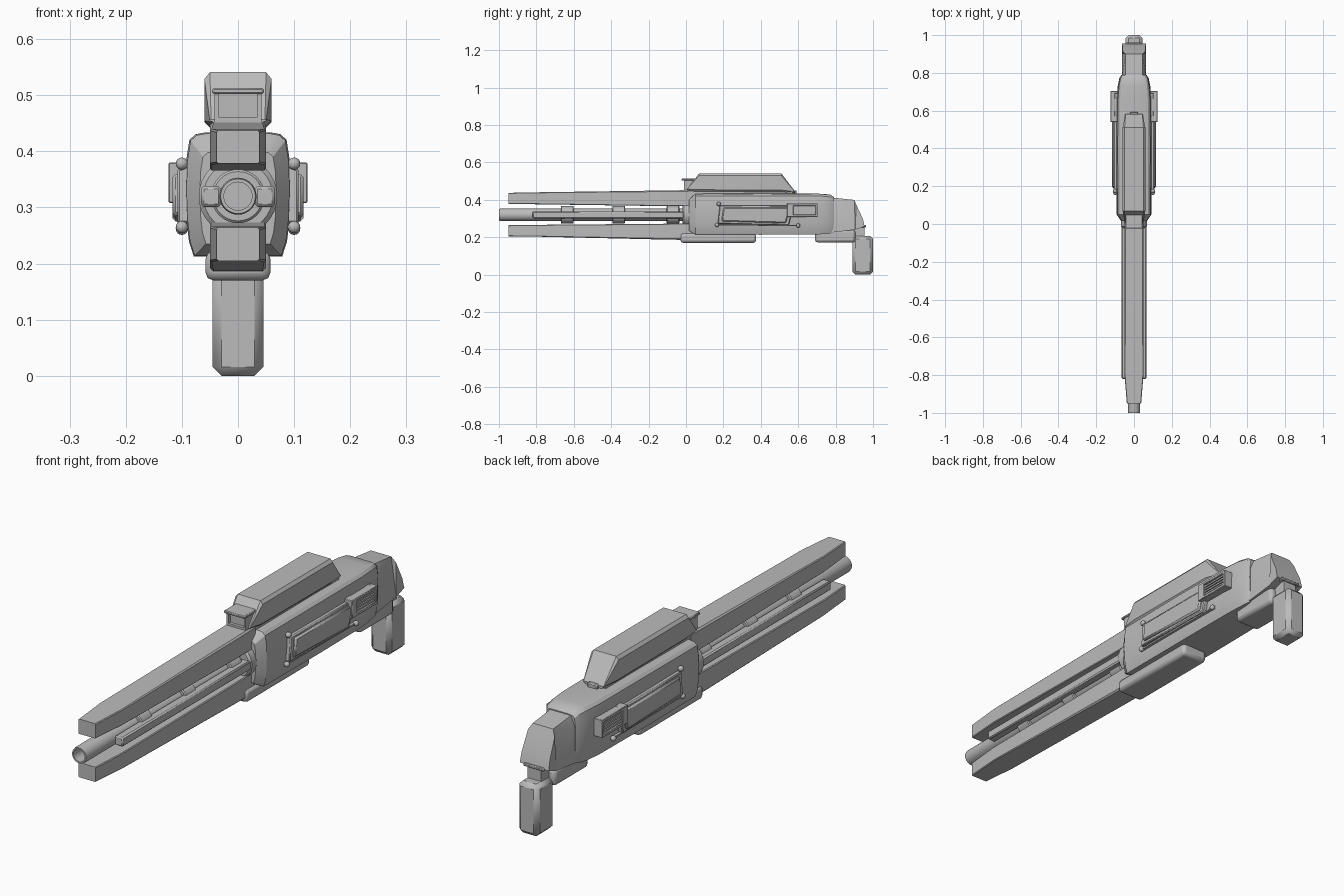
import bpy, bmesh, math
from mathutils import Vector

cube = bpy.data.objects.get("Cube")
if cube:
    bpy.data.objects.remove(cube, do_unlink=True)

grey = bpy.data.materials.new("plain_grey")
grey.use_nodes = True
colour = (0.5, 0.5, 0.5, 1)
grey.diffuse_color = colour
grey.node_tree.nodes["Principled BSDF"].inputs["Base Color"].default_value = colour


def finish(name, bm, bevel=0, segments=1):
    bmesh.ops.recalc_face_normals(bm, faces=bm.faces)
    mesh = bpy.data.meshes.new(name)
    bm.to_mesh(mesh)
    bm.free()
    mesh.materials.append(grey)
    ob = bpy.data.objects.new(name, mesh)
    bpy.context.collection.objects.link(ob)
    if bevel:
        mod = ob.modifiers.new("Bevel", "BEVEL")
        mod.width, mod.segments, mod.limit_method = bevel, segments, 'ANGLE'
    bpy.ops.object.select_all(action='DESELECT')
    ob.select_set(True)
    bpy.context.view_layer.objects.active = ob
    bpy.ops.object.shade_smooth_by_angle(angle=math.radians(28))
    return ob


def loft(name, sections, **kw):
    """Skin a row of (y, [(x, z), ...]) outlines and cap both ends."""
    bm = bmesh.new()
    rings = [[bm.verts.new((x, y, z)) for x, z in pts] for y, pts in sections]
    n = len(rings[0])
    for a, b in zip(rings, rings[1:]):
        for i in range(n):
            j = (i + 1) % n
            bm.faces.new((a[i], a[j], b[j], b[i]))
    bm.faces.new(rings[0])
    bm.faces.new(rings[-1])
    return finish(name, bm, **kw)


def prism(name, profile, x0, x1, **kw):
    """Extrude a (y, z) side profile from x0 to x1."""
    bm = bmesh.new()
    face = bm.faces.new([bm.verts.new((x0, y, z)) for y, z in profile])
    out = bmesh.ops.extrude_face_region(bm, geom=[face])["geom"]
    for v in out:
        if isinstance(v, bmesh.types.BMVert):
            v.co.x = x1
    return finish(name, bm, **kw)


def box(name, x0, x1, y0, y1, z0, z1, **kw):
    return prism(name, [(y0, z0), (y1, z0), (y1, z1), (y0, z1)], x0, x1, **kw)


def mirrored(half):
    return half + [(-x, z) for x, z in reversed(half)]


def chamfered(w, z0, z1, top, bottom):
    return mirrored([(w - top, z1), (w, z1 - top), (w, z0 + bottom), (w - bottom, z0)])


def tube(name, steps, z=0.32, n=32):
    """Turn (y, radius) steps around the barrel axis."""
    ring = [(math.cos(math.tau * i / n), math.sin(math.tau * i / n)) for i in range(n)]
    return loft(name, [(y, [(r * c, z + r * s) for c, s in ring]) for y, r in steps])


# Main body with bulging sides, chamfered nose and rounded tail
def body_section(w, z0, z1):
    h = z1 - z0
    half = [(.6, 1), (.8, .985), (.92, .94), (.98, .78), (1, .55),
            (.98, .3), (.93, .12), (.84, 0)]
    return mirrored([(w * a, z0 + h * b) for a, b in half])


loft("body", [(y, body_section(w, z0, z1)) for y, w, z0, z1 in [
    (.015, .068, .235, .4), (.05, .092, .214, .432), (.4, .094, .213, .434),
    (.66, .092, .214, .433), (.73, .086, .216, .432), (.77, .078, .219, .428),
    (.79, .067, .224, .415)]])

# Long rails above and below the barrel
loft("upper_rail", [(y, chamfered(w, z0, z1, c, .003)) for y, w, z0, z1, c in [
    (-.95, .038, .378, .437, .003), (-.8, .05, .376, .44, .003),
    (-.1, .05, .366, .45, .006), (.04, .05, .366, .452, .006)]])
loft("lower_rail", [(y, chamfered(w, z0, z1, .003, c)) for y, w, z0, z1, c in [
    (-.95, .038, .205, .264, .003), (-.8, .05, .203, .266, .003),
    (-.1, .05, .187, .272, .006), (.04, .05, .185, .274, .006)]])

# Hollow barrel, its clamps and root collar
tube("barrel", [(.03, .033), (-.99, .033), (-1, .031), (-1, .025), (-.9, .025)])
tube("barrel_collar", [(-.02, .062), (-.012, .07), (.03, .07)])
for i, y in enumerate((-.635, -.36, -.07)):
    tube(f"barrel_clamp_{i + 1}", [(y - .034, .044), (y - .03, .048),
                                   (y + .03, .048), (y + .034, .044)])

# Scope housing
loft("scope_housing", [(y, mirrored([(t, z1), (w, z1 - c), (w, z0 + .01), (w - .01, z0)]))
                       for y, w, t, z0, z1, c in [
    (.005, .05, .048, .447, .456, .003), (.07, .06, .05, .444, .541, .012),
    (.51, .06, .05, .442, .541, .012), (.582, .046, .044, .436, .446, .003)]])
box("scope_base", -.045, .045, .02, .57, .42, .455)
box("scope_catch", -.022, .022, .565, .592, .428, .45, bevel=.004)

# Sight block: floor, roof, cheeks and recessed glass
box("sight_floor", -.042, .042, -.012, .07, .445, .46)
box("sight_roof", -.046, .046, -.025, .07, .502, .513, bevel=.003)
box("sight_glass", -.035, .035, 0, .07, .455, .505)

# Rear cap, sloping towards the back
bm = bmesh.new()
cap = [[bm.verts.new(p) for p in [
    (w, .78, .225), (w, .905, .24), (w, .955, .258), (w * .97, .945, .3),
    (w * .92, .91, .375), (w * .7, .9, .399), (w * .72, .78, .412), (w, .78, .37)]]
    for w in (.064, -.064)]
for i in range(8):
    j = (i + 1) % 8
    bm.faces.new((cap[0][i], cap[0][j], cap[1][j], cap[1][i]))
for side in cap:
    bm.faces.new(side)
bmesh.ops.triangulate(bm, faces=[f for f in bm.faces if len(f.verts) > 4])
finish("rear_cap", bm)
box("rear_pad", -.045, .045, .93, .962, .252, .264, bevel=.003)

# Underside blocks, grip neck and grip
box("front_under_block", -.058, .058, -.03, .375, .17, .222, bevel=.014, segments=2)
box("rear_under_block", -.056, .056, .69, .905, .172, .24, bevel=.014, segments=2)
box("grip_neck", -.03, .03, .885, .955, .18, .26)
box("grip", -.045, .045, .89, 1, 0, .207, bevel=.016)

# Parts on both flanks
for s, side in ((1, "left"), (-1, "right")):
    box(f"{side}_barrel_rod", s * .03, s * .066, -.82, .03, .301, .338, bevel=.005)
    box(f"{side}_sight_cheek", s * .034, s * .042, -.012, .07, .455, .505)

    # Slanted flank panel with a raised lip
    prism(f"{side}_panel", [(.18, .37), (.17, .272), (.55, .264), (.575, .368)],
          s * .08, s * .108, bevel=.004)
    prism(f"{side}_panel_plate", [(.2, .36), (.19, .285), (.535, .275), (.555, .358)],
          s * .1, s * .117, bevel=.006)

    # Corner studs
    for i, (y, z) in enumerate([(.175, .378), (.165, .265), (.6, .262)]):
        bm = bmesh.new()
        bmesh.ops.create_uvsphere(bm, u_segments=16, v_segments=8, radius=.011)
        bmesh.ops.translate(bm, verts=bm.verts, vec=Vector((s * .1, y, z)))
        finish(f"{side}_stud_{i + 1}", bm)

    # Thin rods between the studs
    prism(f"{side}_lower_trim", [(.165, .262), (.6, .259), (.6, .265), (.165, .268)],
          s * .085, s * .1)

    # Vent with frame and slats
    box(f"{side}_vent_back", s * .08, s * .112, .56, .7, .308, .378)
    for z in (.308, .368):
        box(f"{side}_vent_rim", s * .1, s * .124, .56, .7, z, z + .012, bevel=.002)
    for y in (.54, .692):
        box(f"{side}_vent_post", s * .085, s * .124, y, y + (.035 if y < .6 else .012),
            .308, .38, bevel=.002)
    for i in range(4):
        z = .323 + i * .0115
        box(f"{side}_vent_slat_{i + 1}", s * .1, s * .12, .57, .695, z, z + .007)
